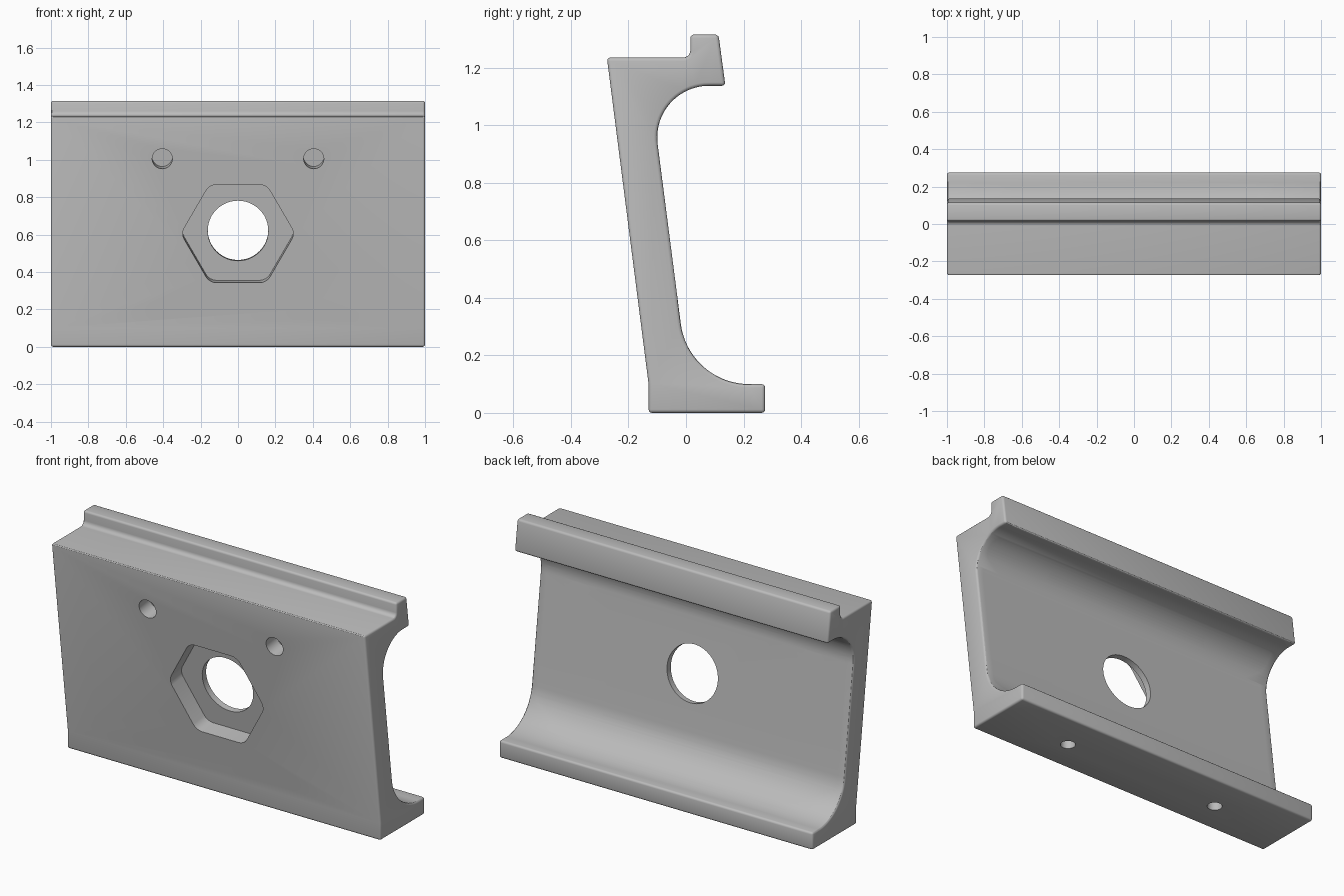
import bpy, bmesh
from math import sin, cos, pi, radians
from mathutils import Matrix, Vector

cube = bpy.data.objects.get("Cube")
if cube:
    bpy.data.objects.remove(cube, do_unlink=True)

grey = bpy.data.materials.new("plain grey")
grey.use_nodes = True
tone = (0.5, 0.5, 0.5, 1)
grey.diffuse_color = tone
grey.node_tree.nodes["Principled BSDF"].inputs["Base Color"].default_value = tone

# The web leans forward: local x = across, y = up the web, z = out of its back
LEAN = radians(7.3)
UP = Vector((0, -sin(LEAN), cos(LEAN)))
OUT = Vector((0, cos(LEAN), sin(LEAN)))
ORIGIN = Vector((0, 0.021, 0))
THICK = 0.138
WEB = Matrix.Translation(ORIGIN) @ Matrix((Vector((1, 0, 0)), UP, OUT)).transposed().to_4x4()


def make_object(name, bm):
    bmesh.ops.recalc_face_normals(bm, faces=bm.faces[:])
    mesh = bpy.data.meshes.new(name)
    bm.to_mesh(mesh)
    bm.free()
    mesh.materials.append(grey)
    obj = bpy.data.objects.new(name, mesh)
    bpy.context.collection.objects.link(obj)
    return obj


def arc(cy, cz, r, a0, a1, n):
    steps = [radians(a0 + (a1 - a0) * i / n) for i in range(n + 1)]
    return [(cy + r * cos(a), cz + r * sin(a)) for a in steps]


def extrude_outline(bm, vec):
    geo = bmesh.ops.extrude_face_region(bm, geom=bm.faces[:])["geom"]
    bmesh.ops.translate(bm, vec=vec, verts=[v for v in geo if isinstance(v, bmesh.types.BMVert)])


def cutter(sides, radius, turn, cx, cy, low, high, rounding=0, clips=(), matrix=WEB):
    """Prism with optional clipped and rounded outline."""
    bm = bmesh.new()
    angles = [turn + 2 * pi * i / sides for i in range(sides)]
    bm.faces.new([bm.verts.new((cx + radius * cos(a), cy + radius * sin(a), low)) for a in angles])
    for co, no in clips:
        bmesh.ops.bisect_plane(bm, geom=bm.verts[:] + bm.edges[:] + bm.faces[:],
                               plane_co=co, plane_no=no, clear_outer=True)
    if rounding:
        bmesh.ops.bevel(bm, geom=bm.verts[:], offset=rounding, segments=4,
                        profile=0.5, affect='VERTICES')
    extrude_outline(bm, (0, 0, high - low))
    bm.transform(matrix)
    obj = make_object("cutter", bm)
    obj.hide_render = True
    return obj


# Bracket body: side profile swept across the width
profile = [(-0.13, 0), (0.275, 0), (0.275, 0.10)]
profile += arc(0.22, 0.34, 0.24, 270, 187.3, 20)
profile += arc(0.08, 0.957, 0.18, 187.3, 90, 20)
profile += [(0.137, 1.137), (0.113, 1.315), (0.015, 1.315)]
profile += arc(-0.01, 1.26, 0.025, 0, -90, 5)
profile += [(-0.275, 1.235), (-0.13, 0.10)]
bm = bmesh.new()
bm.faces.new([bm.verts.new((-1, y, z)) for y, z in profile])
extrude_outline(bm, (2, 0, 0))
bmesh.ops.recalc_face_normals(bm, faces=bm.faces[:])
sharp = [e for e in bm.edges if e.calc_face_angle(0) > radians(40)]
bmesh.ops.bevel(bm, geom=sharp, offset=0.012, segments=3, profile=0.5,
                affect='EDGES', clamp_overlap=False)
body = make_object("bracket", bm)

cutters = []

# Front hexagonal recess and central bore
cutters.append(cutter(6, 0.305, 0, 0, 0.627, -THICK - 0.1, -0.035, 0.035))
cutters.append(cutter(48, 0.162, 0, 0, 0.63, -0.3, 0.2))

# Honeycomb layout of the back pockets
PITCH = 0.47
ROW = PITCH * 0.866
CELL_X, CELL_V, CELL_R = 0.745, 0.36, 0.243
FOOT_X = 0.505
for s in (-1, 1):
    # Blind holes in the front
    for v in (0.219, 1.031):
        cutters.append(cutter(32, 0.054, 0, s * 0.405, v, -THICK - 0.1, -0.04))
    # Web pockets, trimmed to the pocket area
    area = [((s * 0.515, 0, 0), (-s, 0, 0)), ((s * 0.955, 0, 0), (s, 0, 0)),
            ((0, 1.115, 0), (0, 1, 0))]
    cells = [(CELL_X, CELL_V), (CELL_X - PITCH / 2, CELL_V + ROW),
             (CELL_X + PITCH / 2, CELL_V + ROW), (CELL_X, CELL_V + 2 * ROW)]
    for x, v in cells:
        cutters.append(cutter(6, CELL_R, pi / 2, s * x, v, -0.08, 0.4, 0.025, area))
    # Foot pocket with its screw hole
    foot_area = [((0, 0.075, 0), (0, -1, 0)), ((s * FOOT_X + 0.155, 0, 0), (1, 0, 0)),
                 ((s * FOOT_X - 0.155, 0, 0), (-1, 0, 0))]
    cutters.append(cutter(6, CELL_R, pi / 2, s * FOOT_X, CELL_V - ROW, -0.04, 0.4, 0.012,
                          foot_area))
    upright = Matrix.Identity(4)
    cutters.append(cutter(32, 0.04, 0, s * FOOT_X, 0.06, -0.1, 0.12, matrix=upright))
    cutters.append(cutter(32, 0.064, 0, s * FOOT_X, 0.06, 0.06, 0.12, matrix=upright))

# Carve everything out of the body
bpy.context.view_layer.objects.active = body
for tool in cutters:
    mod = body.modifiers.new("cut", 'BOOLEAN')
    mod.operation = 'DIFFERENCE'
    mod.solver = 'EXACT'
    mod.object = tool
    bpy.ops.object.modifier_apply(modifier=mod.name)
    bpy.data.objects.remove(tool, do_unlink=True)

bpy.ops.object.select_all(action='DESELECT')
body.select_set(True)
bpy.ops.object.shade_smooth_by_angle(angle=radians(30))
